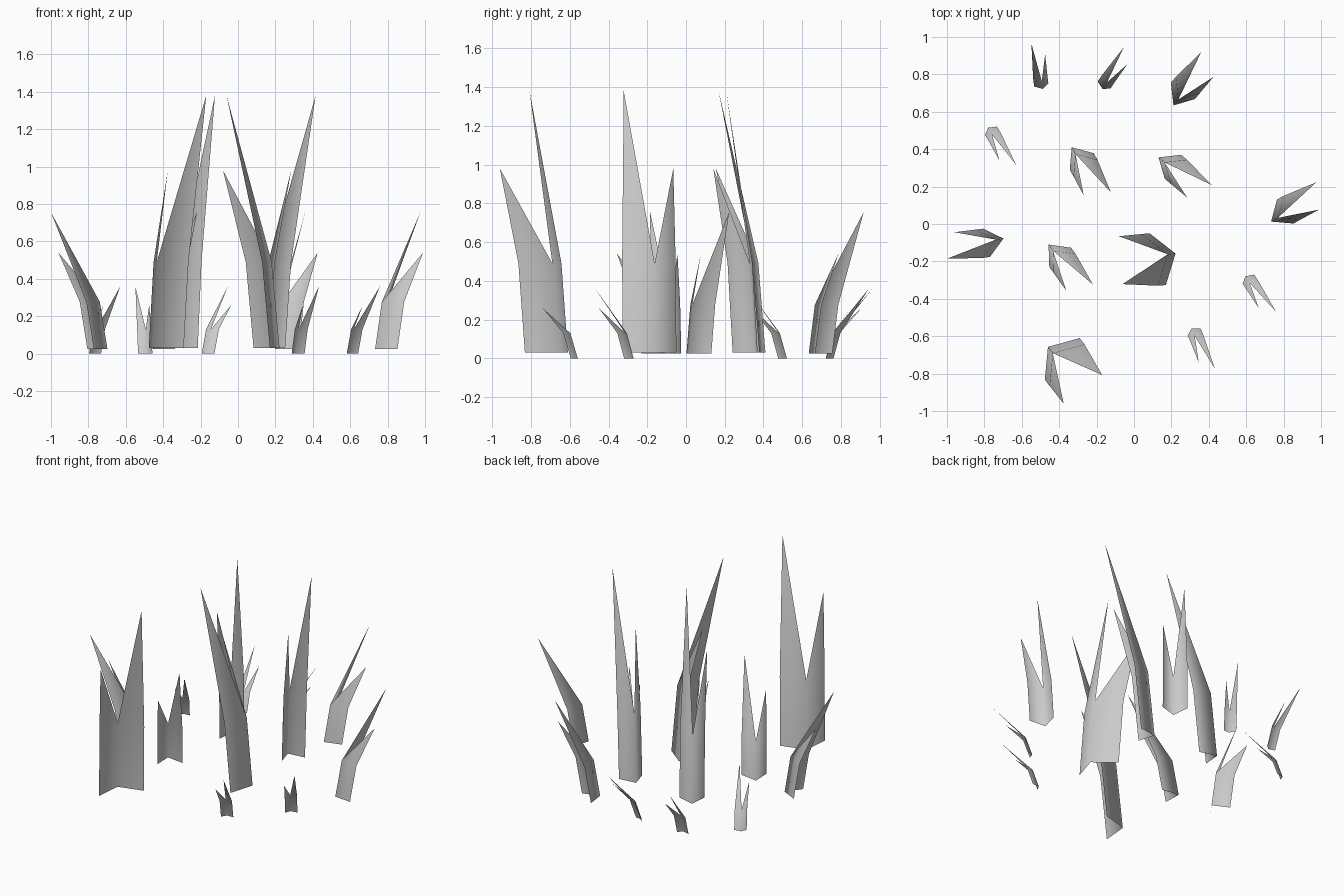
import bpy
from math import cos, sin, radians

if "Cube" in bpy.data.objects:
    bpy.data.objects.remove(bpy.data.objects["Cube"])

# Plan shapes as (radius, angle from long tip) around the fold:
# left edge, right edge, forward lean, long tip, short tip
WIDE = [(.176, 43), (.176, -68), (.042, -25), (.327, 0), (.316, -47)]
NARROW = [(.122, 34), (.12, -46), (.041, -12), (.32, 0), (.264, -27)]
SMALL = [(.048, 60), (.042, -60), (.042, -7), (.25, 0), (.186, -18)]

# Heights: base, bend, long tip, short tip
TALL_Z = (.03, .49, 1.38, .98)
MEDIUM_Z = (.025, .277, .755, .54)
SMALL_Z = (0, .13, .36, .26)


def grass_blade(name, plan, heights, x, y, angle):
    """Folded sheet that splits into a long and a short point."""
    def vec(r, a):
        a = radians(a + angle)
        return r * cos(a), r * sin(a)

    left, right, lean, long_tip, short_tip = [vec(*p) for p in plan]
    base, bend, z_long, z_short = heights
    foot = [left, (0, 0), right]
    verts = [(x + px, y + py, base) for px, py in foot]
    verts += [(x + px + lean[0], y + py + lean[1], bend) for px, py in foot]
    verts += [(x + long_tip[0], y + long_tip[1], z_long),
              (x + short_tip[0], y + short_tip[1], z_short)]
    faces = [(0, 1, 4, 3), (1, 2, 5, 4), (3, 4, 6), (4, 5, 7)]
    mesh = bpy.data.meshes.new(name)
    mesh.from_pydata(verts, [], faces)
    mesh.polygons.foreach_set("use_smooth", [True] * len(faces))
    obj = bpy.data.objects.new(name, mesh)
    bpy.context.collection.objects.link(obj)


# Clump layout: fold position and direction of the long tip
groups = [
    ("tall_wide_blade", WIDE, TALL_Z,
     [(-.46, -.657, -27.5), (.222, -.158, 210)]),
    ("tall_narrow_blade", NARROW, TALL_Z,
     [(-.333, .41, -49), (.131, .356, -27.5)]),
    ("medium_blade", NARROW, MEDIUM_Z,
     [(-.698, -.078, 199.6), (.733, .013, 41), (.211, .634, 62.5), (-.457, -.11, -42)]),
    ("small_blade", SMALL, SMALL_Z,
     [(-.488, .722, 104), (-.168, .722, 63), (-.78, .515, -53),
      (.595, -.28, -49), (.308, -.559, -60)]),
]
for name, plan, heights, places in groups:
    for i, (x, y, angle) in enumerate(places, 1):
        grass_blade(f"{name}_{i}", plan, heights, x, y, angle)
